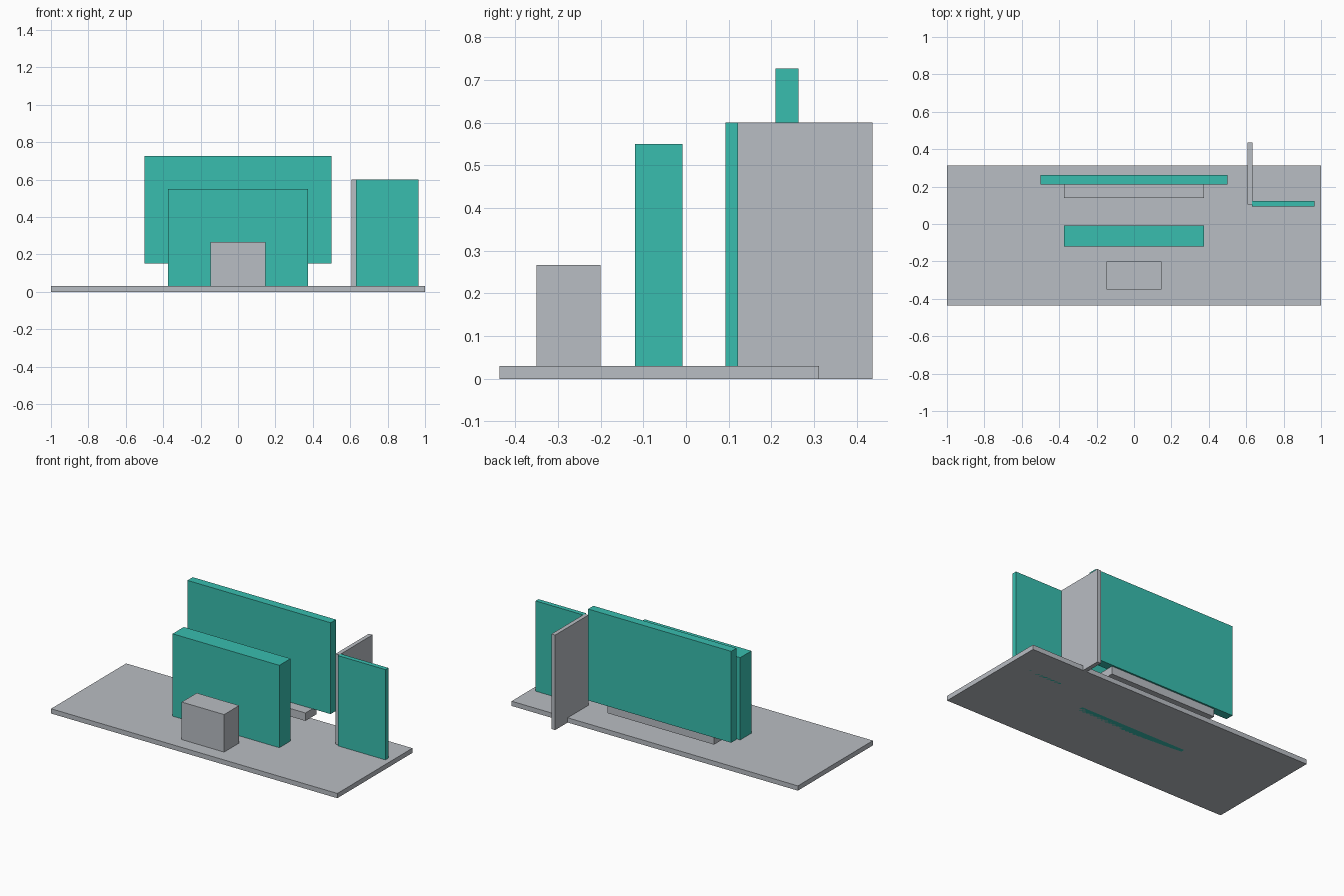
import bpy

if "Cube" in bpy.data.objects:
    bpy.data.objects.remove(bpy.data.objects["Cube"])


def make_material(name, colour):
    mat = bpy.data.materials.new(name)
    mat.diffuse_color = (*colour, 1.0)
    mat.use_nodes = True
    mat.node_tree.nodes["Principled BSDF"].inputs["Base Color"].default_value = mat.diffuse_color
    return mat


grey = make_material("light_grey", (0.485, 0.509, 0.546))
teal = make_material("teal", (0.040, 0.515, 0.429))


def box(name, xs, ys, zs, mat):
    """Box spanning the given x, y and z ranges."""
    spans = (xs, ys, zs)
    bpy.ops.mesh.primitive_cube_add(size=1, location=[(a + b) / 2 for a, b in spans])
    obj = bpy.context.object
    obj.name = name
    obj.scale = [b - a for a, b in spans]
    bpy.ops.object.transform_apply(location=False, rotation=False, scale=True)
    obj.data.materials.append(mat)
    return obj


# Floor slab
box("platform", (-1, 1), (-0.437, 0.312), (0, 0.03), grey)

# Front block and counter, both standing through the slab
box("front_block", (-0.148, 0.148), (-0.35, -0.2), (0.001, 0.267), grey)
box("counter", (-0.373, 0.373), (-0.12, -0.008), (0, 0.55), teal)

# Raised back panel with the shelf under it
box("back_shelf", (-0.373, 0.373), (0.14, 0.2525), (0.10, 0.15), grey)
box("back_panel", (-0.5, 0.5), (0.21, 0.263), (0.15, 0.727), teal)

# L-shaped side screen
box("side_screen_front", (0.632, 0.965), (0.093, 0.122), (0, 0.6), teal)
box("side_screen_return", (0.608, 0.634), (0.105, 0.437), (0, 0.6), grey)
